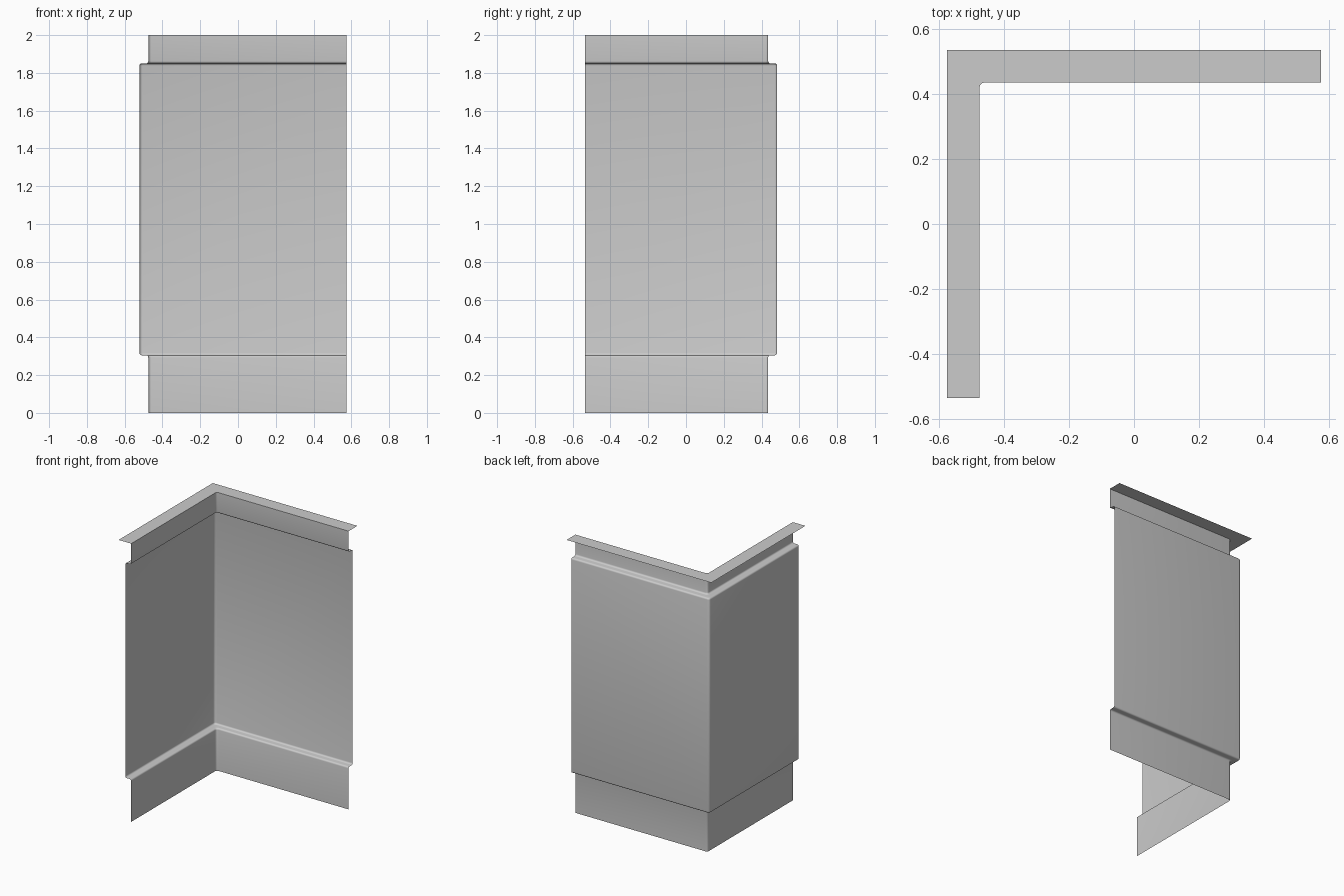
import bpy, bmesh, math

if "Cube" in bpy.data.objects:
    bpy.data.objects.remove(bpy.data.objects["Cube"])

# Inner wall lines and far ends of the L-shaped path
WX, WY = -0.475, 0.435
END_Y, END_X = -0.535, 0.575
SEG = 4


def arc(cx, cy, r, a0, a1):
    """Points on an arc, angles in degrees."""
    pts = []
    for i in range(SEG + 1):
        a = math.radians(a0 + (a1 - a0) * i / SEG)
        pts.append((cx + r * math.cos(a), cy + r * math.sin(a)))
    return pts


def path(offset, r):
    """L path pushed outward by offset, corner rounded by r."""
    x, y = WX - offset, WY + offset
    return [(x, END_Y)] + arc(x + r, y - r, r, 180, 90) + [(END_X, y)]


def loft(name, sections):
    """Skin a sheet through (offset, z, corner radius) sections."""
    bm = bmesh.new()
    rows = [[bm.verts.new((x, y, z)) for x, y in path(o, r)] for o, z, r in sections]
    for a, b in zip(rows, rows[1:]):
        for i in range(len(a) - 1):
            bm.faces.new((a[i], a[i + 1], b[i + 1], b[i]))
    bmesh.ops.remove_doubles(bm, verts=bm.verts, dist=1e-5)
    mesh = bpy.data.meshes.new(name)
    bm.to_mesh(mesh)
    bm.free()
    ob = bpy.data.objects.new(name, mesh)
    bpy.context.collection.objects.link(ob)
    bpy.context.view_layer.objects.active = ob
    ob.select_set(True)
    bpy.ops.object.shade_smooth_by_angle(angle=math.radians(35))
    ob.select_set(False)
    return ob


# Wall profile: skirting, bulged panel with rounded steps, upper frieze
D, B = 0.047, 0.012
Z0, Z1 = 0.305, 1.85
profile = [(0, 0)]
profile += arc(B, Z0 - B, B, 180, 90)
profile += arc(D - B, Z0 + B, B, -90, 0)
profile += arc(D - B, Z1 - B, B, 0, 90)
profile += arc(B, Z1 + B, B, 270, 180)
profile += [(0, 2.0)]
loft("corner_wall", [(o, z, 0.016) for o, z in profile])

# Flat ledge on top, running outward to a square corner
loft("top_ledge", [(0, 2.0, 0.016), (0.1, 2.0, 0.0)])
